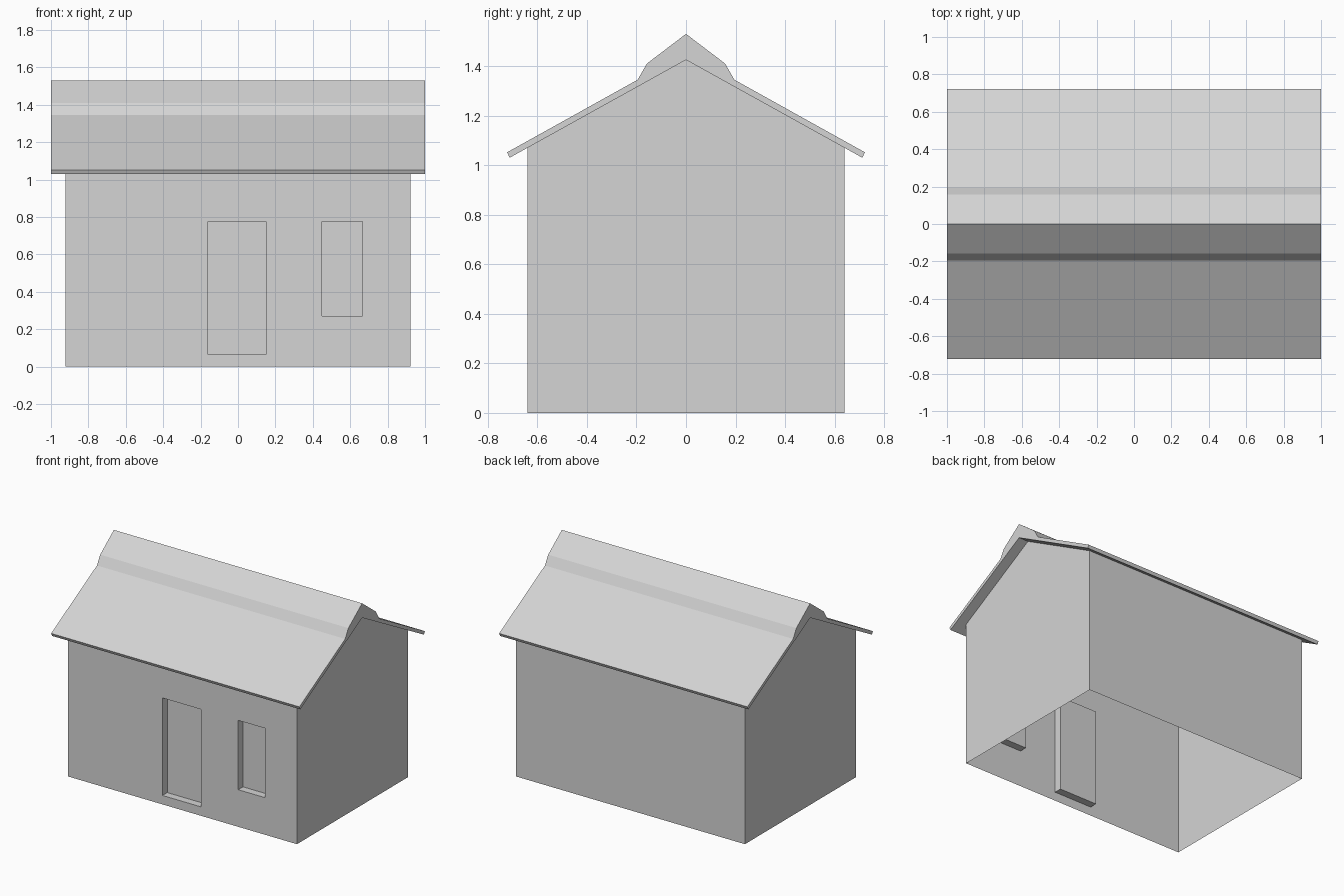
import bpy, bmesh
from mathutils import Vector

cube = bpy.data.objects.get("Cube")
if cube:
    bpy.data.objects.remove(cube, do_unlink=True)

grey = bpy.data.materials.new("plain_grey")
grey.use_nodes = True
colour = (0.66, 0.66, 0.66, 1)
grey.diffuse_color = colour
grey.node_tree.nodes["Principled BSDF"].inputs["Base Color"].default_value = colour


def extrude_profile(half, half_length):
    """Mirror a half profile of (y, z) points across y = 0 and extrude it along x."""
    mirrored = [(-y, z) for y, z in reversed(half) if y > 0]
    bm = bmesh.new()
    face = bm.faces.new([bm.verts.new((-half_length, y, z)) for y, z in half + mirrored])
    new = bmesh.ops.extrude_face_region(bm, geom=[face], use_keep_orig=True)
    verts = [g for g in new["geom"] if isinstance(g, bmesh.types.BMVert)]
    bmesh.ops.translate(bm, verts=verts, vec=(2 * half_length, 0, 0))
    bmesh.ops.recalc_face_normals(bm, faces=bm.faces)
    return bm


def finish(bm, name):
    mesh = bpy.data.meshes.new(name)
    bm.to_mesh(mesh)
    bm.free()
    mesh.materials.append(grey)
    obj = bpy.data.objects.new(name, mesh)
    bpy.context.collection.objects.link(obj)


# Roof: thin sloping slabs with a raised ridge cap
eave = Vector((0.712, 1.03))
peak = Vector((0, 1.425))
roof_half = [tuple(peak), tuple(eave), (0.722, 1.052), (0.195, 1.345), (0.158, 1.41), (0, 1.53)]
finish(extrude_profile(roof_half, 1.0), "roof")

# Walls: gabled shell, open underneath and closed above by the roof
depth = 0.64
wall_top = peak.lerp(eave, depth / eave.x).y
walls = extrude_profile([(depth, 0), (depth, wall_top), tuple(peak)], 0.923)
open_sides = [f for f in walls.faces if abs(f.normal.z) > 0.5]
bmesh.ops.delete(walls, geom=open_sides, context="FACES_ONLY")

# Openings in the front wall: left, right, bottom, top
openings = [
    (-0.695, -0.46, 0.41, 0.775),   # square window
    (-0.16, 0.15, 0.065, 0.775),    # door
    (0.45, 0.665, 0.27, 0.775),     # tall window
]


def front_faces():
    return [f for f in walls.faces if f.normal.y < -0.9 and f.calc_center_median().y < -depth + 0.001]


def cut_front(point, normal):
    faces = front_faces()
    parts = set(faces)
    for f in faces:
        parts.update(f.edges, f.verts)
    bmesh.ops.bisect_plane(walls, geom=list(parts), plane_co=point, plane_no=normal)


for x in sorted({v for o in openings for v in o[:2]}):
    cut_front((x, 0, 0), (1, 0, 0))
for z in sorted({v for o in openings for v in o[2:]}):
    cut_front((0, 0, z), (0, 0, 1))

# Push each opening inwards as a closed recess
for x0, x1, z0, z1 in openings:
    inside = []
    for f in front_faces():
        c = f.calc_center_median()
        if x0 < c.x < x1 and z0 < c.z < z1:
            inside.append(f)
    panel = bmesh.ops.dissolve_faces(walls, faces=inside)["region"]
    pushed = bmesh.ops.extrude_discrete_faces(walls, faces=panel)["faces"]
    bmesh.ops.translate(walls, verts=list({v for f in pushed for v in f.verts}), vec=(0, 0.055, 0))
    walls.normal_update()

finish(walls, "walls")
